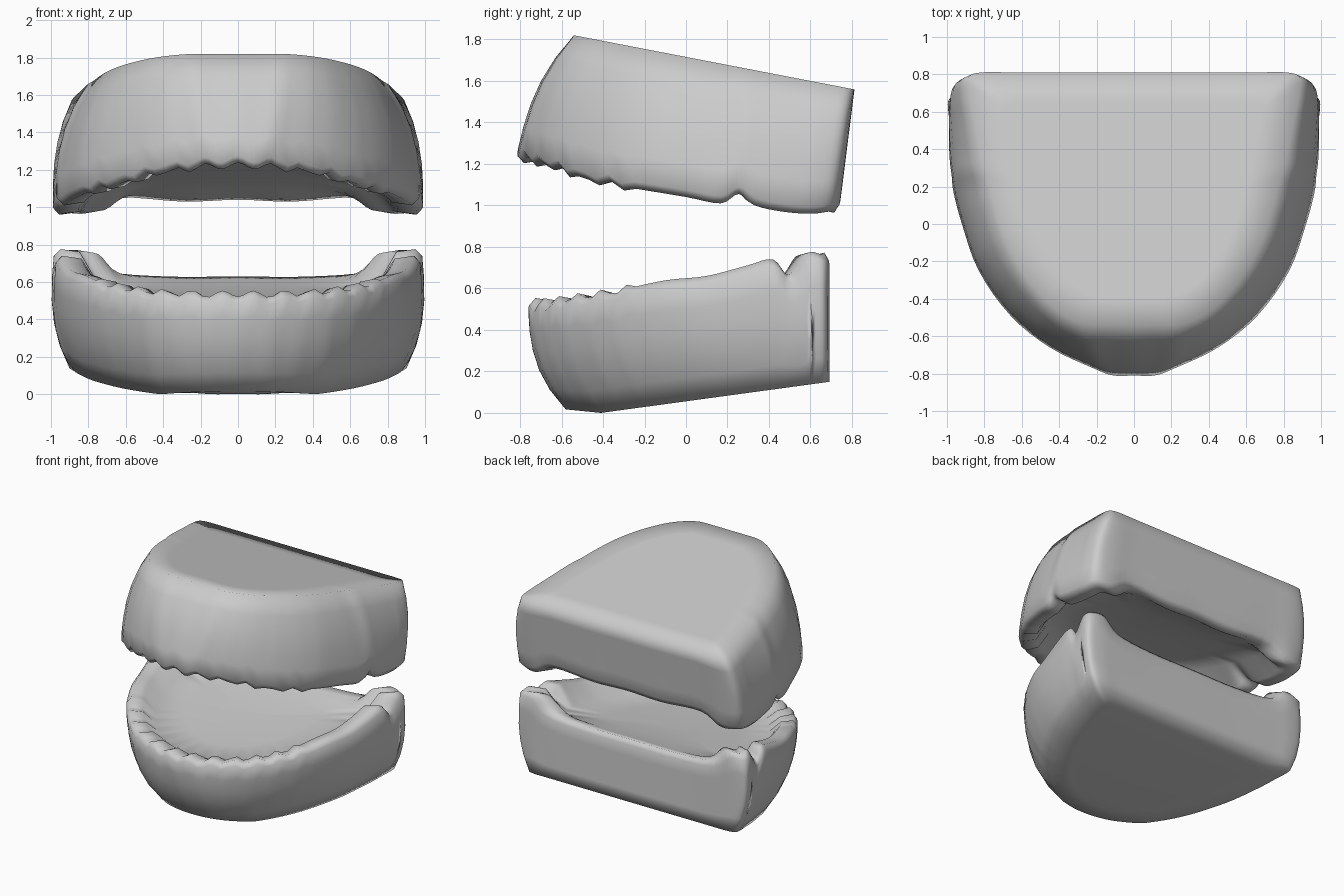
import bpy, bmesh, math
from mathutils import Vector

if "Cube" in bpy.data.objects:
    bpy.data.objects.remove(bpy.data.objects["Cube"])

SUB = 4  # samples per control segment


def closed_loop(half):
    """Smooth a front-centre to back-centre half outline and mirror it in x."""
    p = [Vector(q) for q in half]
    flip = lambda v: Vector((-v.x, v.y, v.z))
    p = [flip(p[1])] + p + [flip(p[-2])]
    out = []
    for i in range(1, len(p) - 2):
        a, b, c, d = p[i - 1:i + 3]
        for k in range(SUB):
            t = k / SUB
            out.append(b + 0.5 * t * (c - a + t * (2 * a - 5 * b + 4 * c - d
                                                   + t * (3 * (b - c) + d - a))))
    out.append(p[-2])
    return out + [flip(v) for v in out[-2:0:-1]]


def scaled(v, s, z):
    """Shrink a point in plan towards the middle of the jaw."""
    return Vector((v.x * s, 0.1 + (v.y - 0.1) * s, z))


def jaw(name, rim_half, base_half, base_z, floor_z, up, bulge):
    rim = closed_loop(rim_half)
    base = closed_loop([(x, y, 0) for x, y in base_half])
    for v in base:
        v.z = base_z(v.y)
    # small tooth scallops along the front and sides
    crest = []
    for v in rim:
        a = math.atan2(v.x, 0.3 - v.y)
        tooth = -0.018 * math.cos(a * 38) if v.y < -0.3 else 0
        crest.append(v.z + up * tooth)
    lip = [Vector((v.x, v.y, z - up * 0.035)) for v, z in zip(rim, crest)]

    # flat base, bulging outer wall, tooth ridge, then the hollow
    rings = [[scaled(v, 0.77, base_z(0.1 + (v.y - 0.1) * 0.77)) for v in base], base]
    for t in (0.2, 0.4, 0.6, 0.8):
        ring = []
        for b, l in zip(base, lip):
            v = b.lerp(l, t)
            out = Vector((v.x, v.y - 0.1, 0)).normalized()
            # no bulge on the flat back wall, sideways bulge on its corners
            w = 1
            if v.y > 0.6:
                w = max(0, min(1, (abs(v.x) - 0.7) / 0.2))
                out.y = 0
            ring.append(v + out * bulge * w * 4 * t * (1 - t) * (1.25 - 0.5 * t))
        rings.append(ring)
    rings.append(lip)
    rings.append([scaled(v, 0.965, z) for v, z in zip(rim, crest)])
    rings.append([scaled(v, 0.86, z - up * 0.015) for v, z in zip(rim, crest)])
    for s in (0.76, 0.5, 0.25):
        rings.append([scaled(v, s, floor_z(0.1 + (v.y - 0.1) * s, s)) for v in rim])

    bm = bmesh.new()
    vs = [[bm.verts.new(p) for p in r] for r in rings]
    n = len(rim)
    for r0, r1 in zip(vs, vs[1:]):
        for i in range(n):
            j = (i + 1) % n
            bm.faces.new((r0[i], r0[j], r1[j], r1[i]))
    bm.faces.new(vs[0])
    bm.faces.new(vs[-1])
    bmesh.ops.recalc_face_normals(bm, faces=bm.faces)
    for f in bm.faces:
        f.smooth = True
    me = bpy.data.meshes.new(name)
    bm.to_mesh(me)
    bm.free()
    ob = bpy.data.objects.new(name, me)
    bpy.context.collection.objects.link(ob)
    return ob


# Upper jaw cast: sloping flat top, teeth pointing down
jaw("upper_jaw",
    [(0, -.81, 1.22), (.11, -.81, 1.22), (.22, -.77, 1.21), (.45, -.66, 1.18),
     (.66, -.49, 1.12), (.83, -.25, 1.08), (.92, 0, 1.04), (.965, .17, 1.01),
     (.975, .26, 1.055), (.985, .34, 1.0), (.99, .48, .97), (.985, .62, .96),
     (.95, .71, .97), (.83, .74, .97), (.66, .75, 1.05), (.3, .75, 1.03), (0, .75, 1.04)],
    [(0, -.54), (.13, -.54), (.28, -.53), (.44, -.44),
     (.58, -.28), (.68, -.1), (.74, .08), (.77, .2),
     (.8, .29), (.82, .38), (.85, .53), (.88, .68),
     (.885, .78), (.82, .81), (.62, .81), (.3, .81), (0, .81)],
    lambda y: 1.82 - 0.193 * (y + 0.54),
    lambda y, s: 1.20 - 0.18 * y + 0.06 * (0.76 - s), -1, 0.05)

# Lower jaw cast: gently tilted flat bottom, teeth pointing up
jaw("lower_jaw",
    [(0, -.76, .54), (.12, -.75, .535), (.28, -.7, .54), (.47, -.61, .55),
     (.63, -.47, .57), (.76, -.3, .6), (.86, -.1, .64), (.92, .1, .66),
     (.96, .3, .71), (.975, .43, .74), (.978, .51, .665), (.982, .6, .77),
     (.975, .67, .765), (.87, .69, .765), (.73, .69, .66), (.4, .685, .63), (0, .685, .63)],
    [(0, -.58), (.11, -.57), (.24, -.53), (.39, -.43),
     (.53, -.29), (.64, -.14), (.73, .03), (.79, .17),
     (.84, .34), (.865, .44), (.88, .52), (.9, .61),
     (.895, .67), (.83, .69), (.7, .69), (.4, .69), (0, .69)],
    lambda y: max(0.136 * (y + 0.41), -0.1 * (y + 0.41)),
    lambda y, s: 0.53 + 0.12 * y - 0.04 * (0.76 - s), 1, 0.055)
